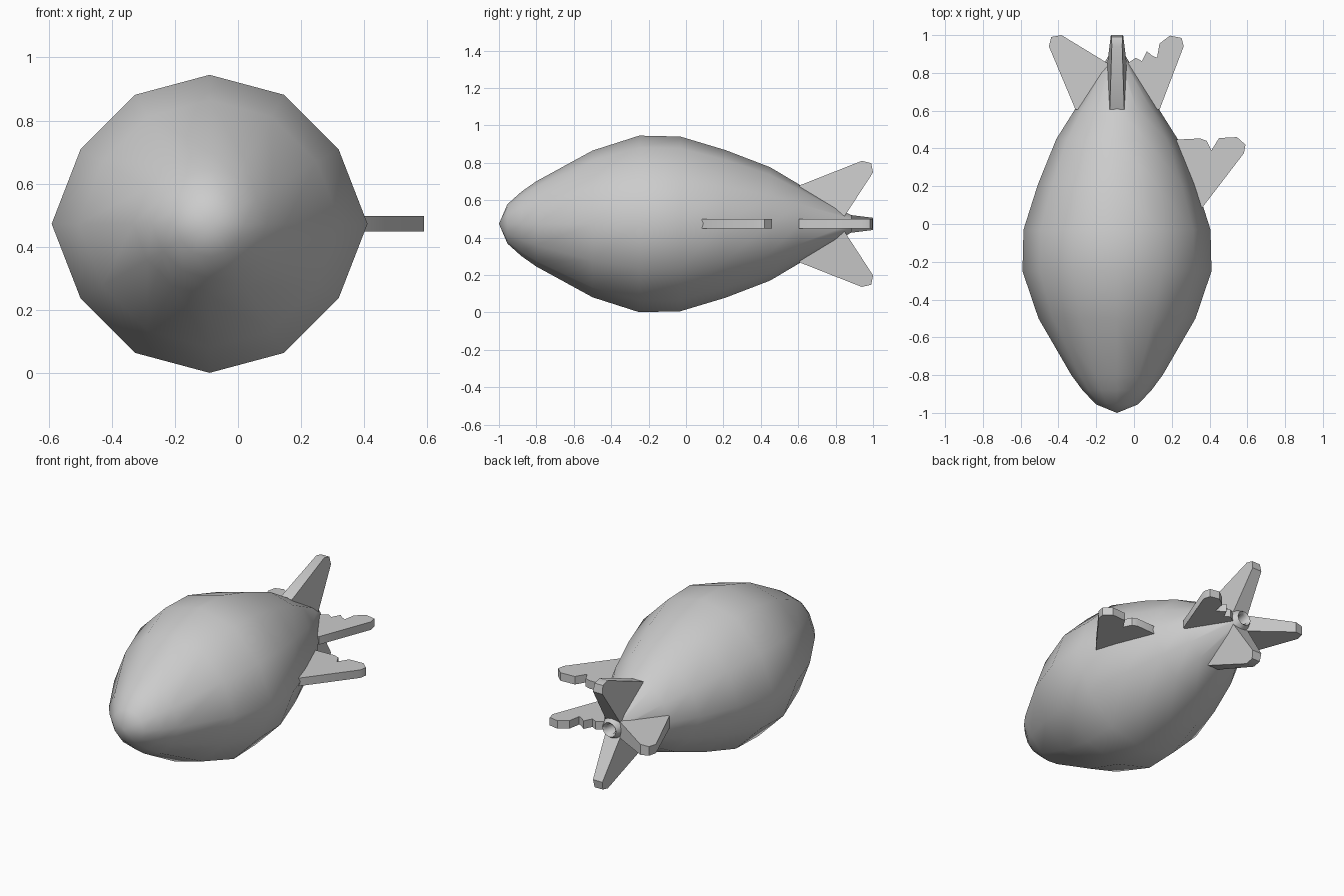
import bpy, math
from mathutils import Matrix, Vector

if "Cube" in bpy.data.objects:
    bpy.data.objects.remove(bpy.data.objects["Cube"])

CX, CZ = -0.09, 0.473      # axis of the hull


def make(name, verts, faces, angle):
    me = bpy.data.meshes.new(name)
    me.from_pydata(verts, [], faces)
    me.update()
    ob = bpy.data.objects.new(name, me)
    bpy.context.collection.objects.link(ob)
    bpy.ops.object.select_all(action='DESELECT')
    ob.select_set(True)
    bpy.context.view_layer.objects.active = ob
    bpy.ops.object.mode_set(mode='EDIT')
    bpy.ops.mesh.select_all(action='SELECT')
    bpy.ops.mesh.normals_make_consistent(inside=False)
    bpy.ops.object.mode_set(mode='OBJECT')
    bpy.ops.object.shade_smooth_by_angle(angle=math.radians(angle))
    return ob


# Hull: twelve-sided lathe along y, slightly wider at the sides, hollow tail
profile = [(-0.955, 0.105), (-0.88, 0.172), (-0.8, 0.228), (-0.5, 0.392),
           (-0.25, 0.472), (-0.03, 0.467), (0.21, 0.395), (0.45, 0.303),
           (0.61, 0.208), (0.885, 0.045), (0.87, 0.03), (0.80, 0.03)]
N = 12
verts = [(CX, -1.0, CZ)]
for y, r in profile:
    for i in range(N):
        a = 2 * math.pi * i / N
        rx = r * (1.06 if i % 6 == 0 else 1.0)
        verts.append((CX + rx * math.cos(a), y, CZ + r * math.sin(a)))
faces = [(0, 1 + i, 1 + (i + 1) % N) for i in range(N)]
for k in range(len(profile) - 1):
    for i in range(N):
        a, b = 1 + k * N + i, 1 + k * N + (i + 1) % N
        faces.append((a, a + N, b + N, b))
faces.append([1 + (len(profile) - 1) * N + i for i in range(N)])
make("hull", verts, faces, 60)


# Fins: outline of (distance from axis, y), thickness tapering outward
def fin(name, outline, angle, root, tip, stretch=1.0):
    rmax = max(p[0] for p in outline)
    rot = Matrix.Rotation(math.radians(angle), 4, 'Y')
    n = len(outline)
    vs = []
    for s in (-1, 1):
        for r, y in outline:
            h = s * (root + (tip - root) * r / rmax) / 2
            vs.append(Vector((CX, 0, CZ)) + rot @ Vector((r * stretch, y, h)))
    fs = [list(range(n)), list(range(2 * n - 1, n - 1, -1))]
    fs += [(i, (i + 1) % n, n + (i + 1) % n, n + i) for i in range(n)]
    make(name, vs, fs, 40)


tail = [(0.03, 0.64), (0.205, 0.605), (0.337, 0.94), (0.325, 0.99),
        (0.275, 1.0), (0.06, 0.86), (0.03, 0.84)]
fin("top_tail_fin", tail, -90, 0.11, 0.055)
fin("bottom_tail_fin", tail, 90, 0.11, 0.055)
fin("left_tail_fin", tail, 180, 0.11, 0.055, 1.07)

# Torn fins on the right side
torn_tail = [(0.04, 0.64), (0.225, 0.605), (0.353, 0.94), (0.342, 0.985),
             (0.28, 0.997), (0.225, 0.955), (0.212, 0.88), (0.185, 0.892),
             (0.158, 0.915), (0.132, 0.862), (0.10, 0.88), (0.07, 0.86),
             (0.04, 0.84)]
fin("torn_tail_fin", torn_tail, 0, 0.05, 0.05)
torn_side = [(0.28, 0.12), (0.45, 0.085), (0.672, 0.375), (0.68, 0.42),
             (0.635, 0.46), (0.54, 0.455), (0.50, 0.39), (0.475, 0.44),
             (0.44, 0.453), (0.28, 0.445)]
fin("torn_side_fin", torn_side, 0, 0.05, 0.05)
